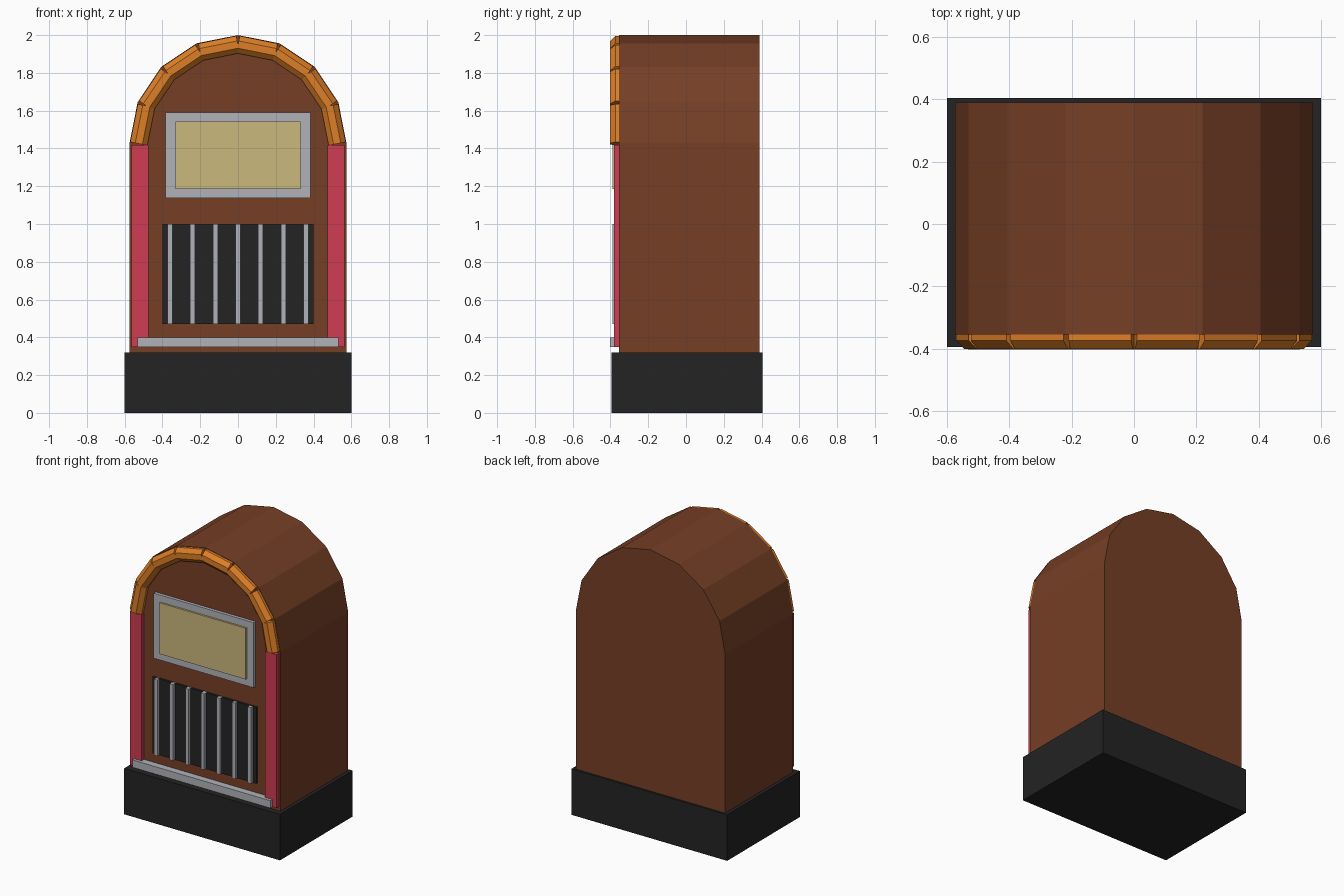
import bpy, bmesh, math
from mathutils import Matrix, Vector

if "Cube" in bpy.data.objects:
    bpy.data.objects.remove(bpy.data.objects["Cube"], do_unlink=True)


def material(name, r, g, b):
    m = bpy.data.materials.new(name)
    m.use_nodes = True
    m.diffuse_color = (r, g, b, 1)
    bsdf = next(n for n in m.node_tree.nodes if n.type == "BSDF_PRINCIPLED")
    bsdf.inputs["Base Color"].default_value = (r, g, b, 1)
    bsdf.inputs["Roughness"].default_value = 0.6
    return m


BROWN = material("walnut brown", 0.18, 0.049, 0.019)
BLACK = material("black", 0.017, 0.017, 0.017)
PINK = material("raspberry", 0.62, 0.045, 0.085)
SILVER = material("silver grey", 0.44, 0.45, 0.49)
CREAM = material("pale yellow", 0.6, 0.48, 0.2)
ORANGE = material("amber orange", 0.72, 0.21, 0.02)


def finish(name, bm, mat):
    bmesh.ops.recalc_face_normals(bm, faces=bm.faces)
    mesh = bpy.data.meshes.new(name)
    bm.to_mesh(mesh)
    bm.free()
    mesh.materials.append(mat)
    ob = bpy.data.objects.new(name, mesh)
    bpy.context.collection.objects.link(ob)
    return ob


def box(name, mat, x, y, z):
    """Box from (min, max) ranges on each axis."""
    bm = bmesh.new()
    bmesh.ops.create_cube(bm, size=1)
    for v in bm.verts:
        v.co = [r[0] if c < 0 else r[1] for c, r in zip(v.co, (x, y, z))]
    return finish(name, bm, mat)


FRONT, BACK = -0.355, 0.39
BASE_TOP, SPRING = 0.32, 1.425
SEGMENTS = 8


def arc(radius, y):
    steps = [math.pi * i / SEGMENTS for i in range(SEGMENTS + 1)]
    return [Vector((radius * math.cos(a), y, SPRING + radius * math.sin(a))) for a in steps]


# Plinth
box("base", BLACK, (-0.6, 0.6), (-0.395, 0.404), (0, BASE_TOP))

# Arched cabinet: extruded profile
bm = bmesh.new()
outline = [Vector((-0.575, FRONT, BASE_TOP)), Vector((0.575, FRONT, BASE_TOP))] + arc(0.575, FRONT)
face = bm.faces.new([bm.verts.new(p) for p in outline])
geom = bmesh.ops.extrude_face_region(bm, geom=[face], use_keep_orig=True)["geom"]
bmesh.ops.translate(bm, vec=(0, BACK - FRONT, 0),
                    verts=[g for g in geom if isinstance(g, bmesh.types.BMVert)])
finish("cabinet", bm, BROWN)

# Arch trim: straight eight-sided tubes laid end to end
bm = bmesh.new()
path = arc(0.525, FRONT)
for a, b in zip(path, path[1:]):
    d = b - a
    turn = d.to_track_quat("Z", "Y").to_matrix().to_4x4()
    place = Matrix.Translation((a + b) / 2) @ turn @ Matrix.Rotation(math.pi / 8, 4, "Z")
    bmesh.ops.create_cone(bm, cap_ends=True, segments=8, radius1=0.05, radius2=0.05,
                          depth=d.length, matrix=place)
finish("arch_trim", bm, ORANGE)

# Side columns
for side, s in (("left", 1), ("right", -1)):
    box(side + "_column", PINK, sorted((s * 0.475, s * 0.565)), (-0.382, FRONT + 0.01), (0.35, 1.417))

# Display window and surround
box("display_frame", SILVER, (-0.385, 0.385), (-0.377, FRONT + 0.01), (1.137, 1.59))
box("display_panel", CREAM, (-0.332, 0.332), (-0.39, FRONT), (1.186, 1.542))

# Speaker grille
box("grille_panel", BLACK, (-0.4, 0.4), (-0.37, FRONT + 0.01), (0.47, 1.0))
for i in range(7):
    x = (i - 3) * 0.12
    box(f"grille_bar_{i + 1}", SILVER, (x - 0.013, x + 0.013), (-0.39, FRONT), (0.47, 1.0))

# Lower rail
box("lower_rail", SILVER, (-0.532, 0.532), (-0.403, FRONT + 0.01), (0.348, 0.4))
